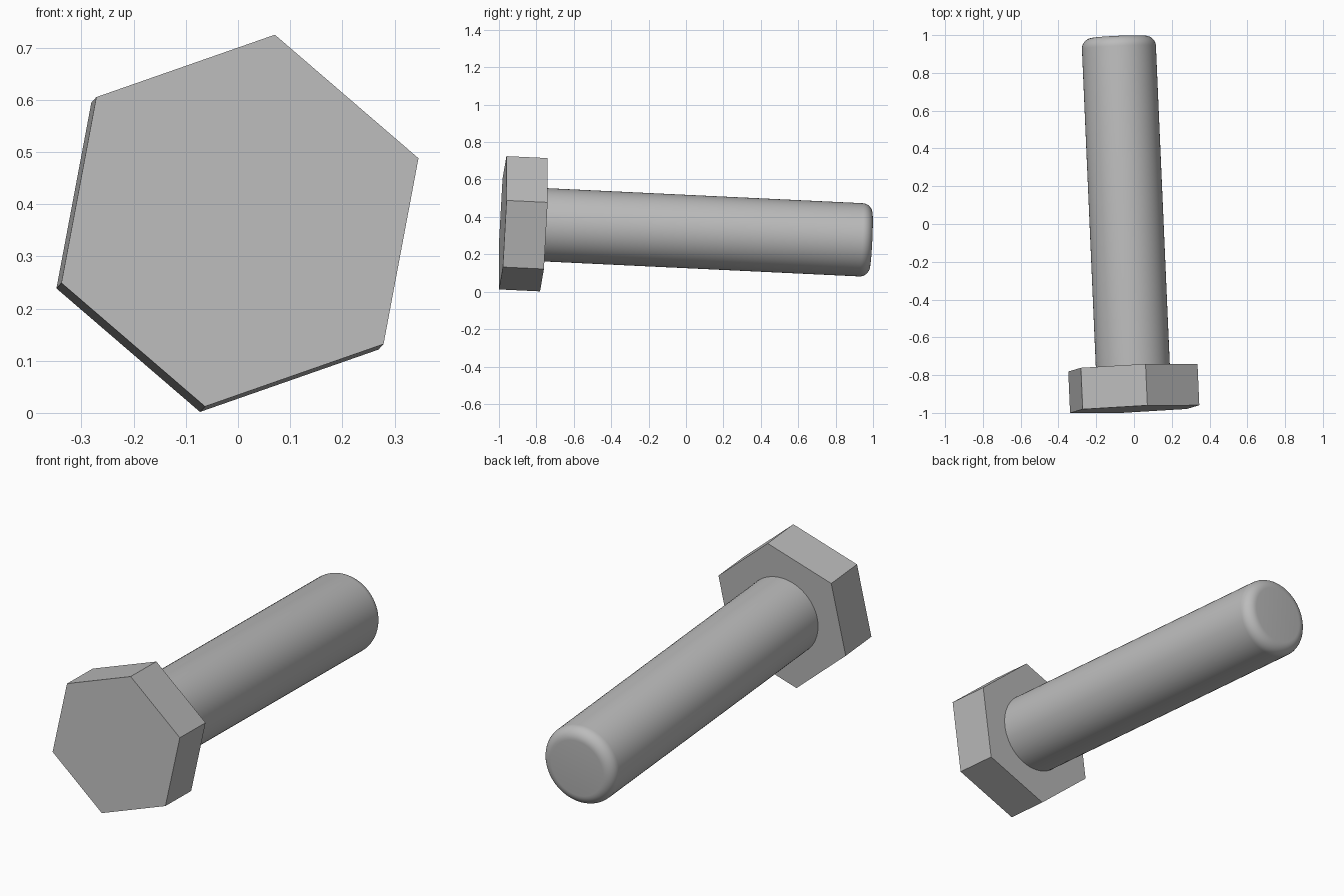
import bpy
import bmesh
import math
from mathutils import Matrix, Vector

cube = bpy.data.objects.get("Cube")
if cube:
    bpy.data.objects.remove(cube, do_unlink=True)

HEAD_RADIUS, HEAD_DEPTH = 0.363, 0.22
SHAFT_RADIUS, LENGTH, ROUNDING = 0.196, 1.974, 0.055

steel = bpy.data.materials.new("steel grey")
colour = (0.5, 0.5, 0.5, 1)
steel.diffuse_color = colour
steel.use_nodes = True
steel.node_tree.nodes["Principled BSDF"].inputs["Base Color"].default_value = colour

# Slightly tilted bolt axis; local x points at one corner of the hexagon
axis = Vector((-0.0436, 1, -0.0475)).normalized()
turn = math.radians(10.75)
corner = Vector((math.sin(turn), 0, math.cos(turn)))
corner = (corner - axis * corner.dot(axis)).normalized()
side = axis.cross(corner)
placement = Matrix((corner, side, axis)).transposed().to_4x4()
placement.translation = (0.0037, -0.98, 0.3685)


def lathe(name, profile, sides):
    """Spin (radius, distance) points round the bolt axis; cap a ring at each end."""
    bm = bmesh.new()
    rings = []
    for radius, distance in profile:
        ring = []
        for i in range(sides):
            a = math.tau * i / sides
            ring.append(bm.verts.new((radius * math.cos(a), radius * math.sin(a), distance)))
        rings.append(ring)
    for low, high in zip(rings, rings[1:]):
        for i in range(sides):
            j = (i + 1) % sides
            bm.faces.new((low[i], low[j], high[j], high[i]))
    bm.faces.new(rings[0][::-1])
    bm.faces.new(rings[-1])
    mesh = bpy.data.meshes.new(name)
    bm.to_mesh(mesh)
    bm.free()
    mesh.materials.append(steel)
    obj = bpy.data.objects.new(name, mesh)
    bpy.context.collection.objects.link(obj)
    obj.matrix_world = placement
    return obj


# Hexagonal head
lathe("bolt_head", [(HEAD_RADIUS, 0), (HEAD_RADIUS, HEAD_DEPTH)], 6)

# Round shaft with a rounded tip
profile = [(SHAFT_RADIUS, HEAD_DEPTH - 0.01)]
for step in range(9):
    a = math.pi / 2 * step / 8
    profile.append((SHAFT_RADIUS - ROUNDING * (1 - math.cos(a)),
                    LENGTH - ROUNDING * (1 - math.sin(a))))
shaft = lathe("bolt_shaft", profile, 64)
bpy.ops.object.select_all(action='DESELECT')
shaft.select_set(True)
bpy.context.view_layer.objects.active = shaft
bpy.ops.object.shade_smooth_by_angle(angle=math.radians(30))
